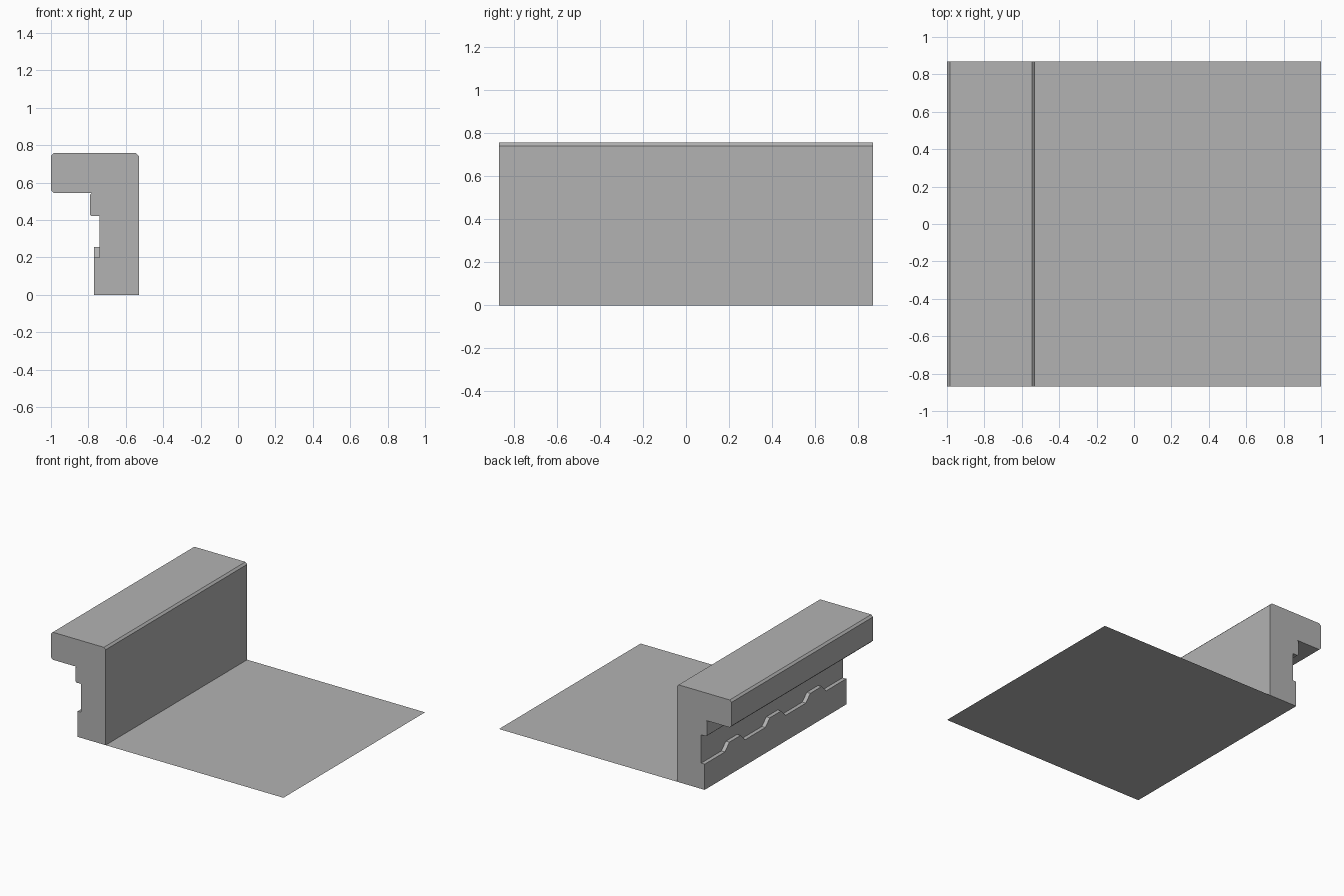
import bpy
import bmesh

cube = bpy.data.objects.get("Cube")
if cube:
    bpy.data.objects.remove(cube, do_unlink=True)

HALF = 0.87             # half the length along y
INNER, OUTER = -0.74, -0.77   # recessed wall face and lower cladding face
FRONT = -0.53           # flat wall face that meets the floor

grey = bpy.data.materials.new("plain grey")
grey.use_nodes = True
colour = (0.45, 0.45, 0.45, 1)
grey.diffuse_color = colour
grey.node_tree.nodes["Principled BSDF"].inputs["Base Color"].default_value = colour


def extrude_outline(name, points, offset):
    """Make a solid (or a sheet when offset is None) from a planar outline."""
    bm = bmesh.new()
    face = bm.faces.new([bm.verts.new(p) for p in points])
    if offset:
        moved = bmesh.ops.extrude_face_region(bm, geom=[face])["geom"]
        verts = [v for v in moved if isinstance(v, bmesh.types.BMVert)]
        bmesh.ops.translate(bm, verts=verts, vec=offset)
        bmesh.ops.recalc_face_normals(bm, faces=bm.faces)
    mesh = bpy.data.meshes.new(name)
    bm.to_mesh(mesh)
    bm.free()
    mesh.materials.append(grey)
    obj = bpy.data.objects.new(name, mesh)
    bpy.context.collection.objects.link(obj)
    return obj


# Wall with chamfered overhanging cap and a small moulding under it
section = [
    (FRONT, 0), (FRONT, 0.742), (-0.545, 0.757), (-0.985, 0.757),
    (-1, 0.742), (-1, 0.558), (-0.985, 0.543), (-0.782, 0.543),
    (-0.79, 0.535), (-0.79, 0.428), (-0.782, 0.42), (INNER, 0.42),
    (INNER, 0),
]
extrude_outline("wall_and_cap", [(x, -HALF, z) for x, z in section], (0, 2 * HALF, 0))

# Lower cladding whose top edge steps up in three sloped bumps
LOW, HIGH = 0.2, 0.255
pitch = 4 * HALF / 7
edge = [(-HALF, LOW)]
for i in (-1, 0, 1):
    c = i * pitch
    edge += [(c - 0.124, LOW), (c - 0.07, HIGH), (c + 0.07, HIGH), (c + 0.124, LOW)]
edge.append((HALF, LOW))
outline = [(-HALF, 0)] + edge + [(HALF, 0)]
extrude_outline("stepped_cladding", [(OUTER, y, z) for y, z in outline], (INNER - OUTER, 0, 0))

# Floor sheet
extrude_outline("floor", [(FRONT, -HALF, 0), (1, -HALF, 0), (1, HALF, 0), (FRONT, HALF, 0)], None)
